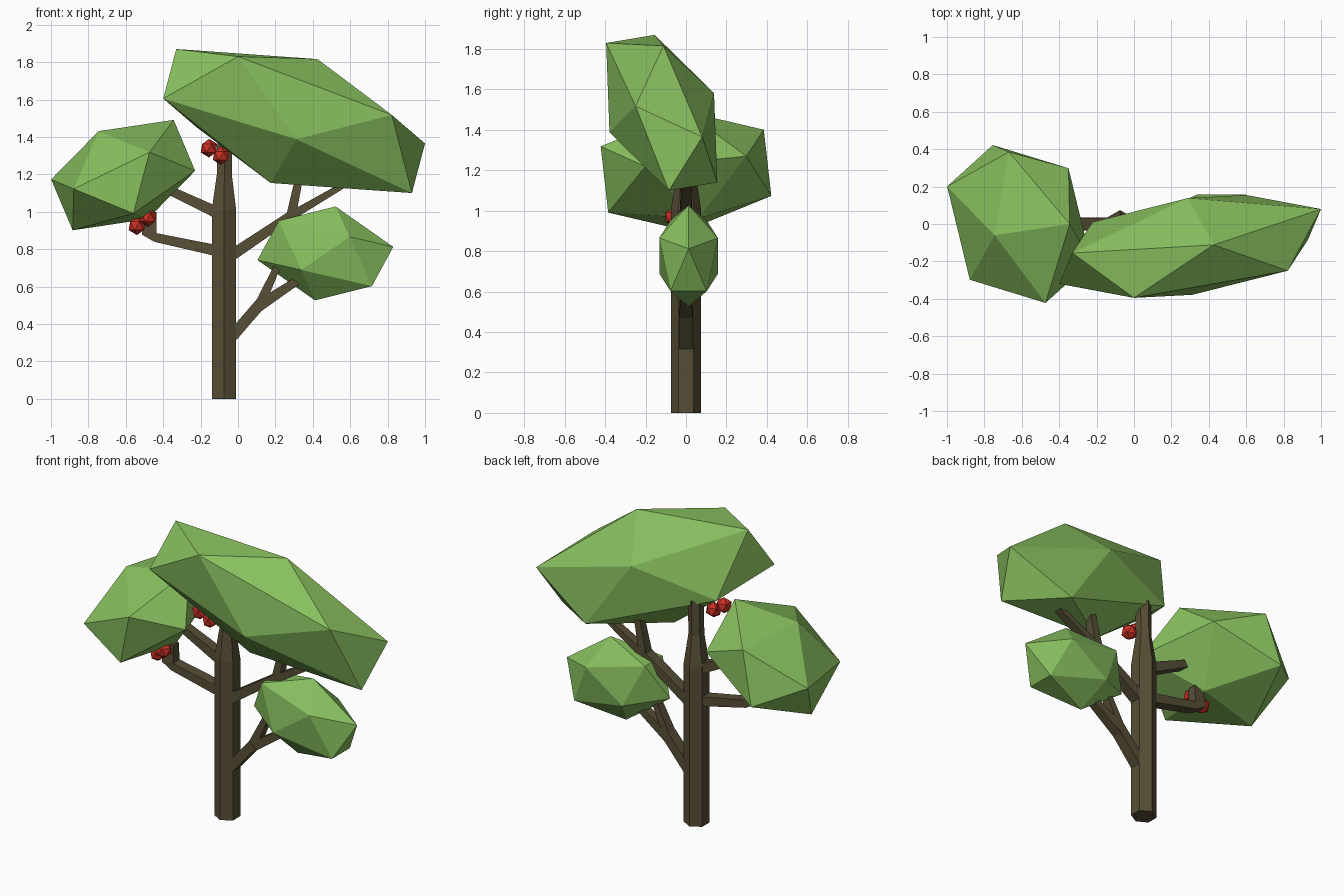
import bpy, bmesh
from mathutils import Matrix, Vector

cube = bpy.data.objects.get("Cube")
if cube:
    bpy.data.objects.remove(cube, do_unlink=True)


def material(name, rgb):
    mat = bpy.data.materials.new(name)
    mat.use_nodes = True
    mat.diffuse_color = (*rgb, 1)
    mat.node_tree.nodes["Principled BSDF"].inputs["Base Color"].default_value = (*rgb, 1)
    return mat


leaf = material("leaf green", (0.25, 0.53, 0.115))
bark = material("bark brown", (0.095, 0.076, 0.036))
fruit = material("berry red", (0.6, 0.03, 0.018))


def finish(name, bm, mat):
    bmesh.ops.recalc_face_normals(bm, faces=bm.faces)
    mesh = bpy.data.meshes.new(name)
    bm.to_mesh(mesh)
    bm.free()
    mesh.materials.append(mat)
    obj = bpy.data.objects.new(name, mesh)
    bpy.context.collection.objects.link(obj)
    return obj


def stretched_ball(name, center, corners, mat):
    """Icosahedron stretched so that one of its faces lands on three corners."""
    bm = bmesh.new()
    bmesh.ops.create_icosphere(bm, subdivisions=1, radius=1)
    bm.faces.ensure_lookup_table()
    source = Matrix([v.co for v in bm.faces[0].verts]).transposed()
    target = Matrix(corners).transposed()
    stretch = (target @ source.inverted()).to_4x4()
    bm.transform(Matrix.Translation(center) @ stretch)
    return finish(name, bm, mat)


HEXAGON = [(1, 0.5), (0, 1), (-1, 0.5), (-1, -0.5), (0, -1), (1, -0.5)]
SQUARE = [(1, 1), (-1, 1), (-1, -1), (1, -1)]


def limb(name, profile, path):
    """Loft a profile along stations of (x, z, half thickness, half depth)."""
    bm = bmesh.new()
    points = [Vector((x, 0, z)) for x, z, _, _ in path]
    rings = []
    for i, (_, _, thick, deep) in enumerate(path):
        along = points[min(i + 1, len(path) - 1)] - points[max(i - 1, 0)]
        across = Vector((along.z, 0, -along.x)).normalized()
        rings.append([bm.verts.new(points[i] + across * a * thick + Vector((0, b * deep, 0)))
                      for a, b in profile])
    for low, high in zip(rings, rings[1:]):
        for j in range(len(profile)):
            k = (j + 1) % len(profile)
            bm.faces.new((low[j], low[k], high[k], high[j]))
    bm.faces.new(rings[0])
    bm.faces.new(rings[-1])
    return finish(name, bm, bark)


# Trunk, narrowing into the main crown
limb("trunk", HEXAGON, [(-0.075, 0, 0.065, 0.074), (-0.075, 1.01, 0.065, 0.074),
                        (-0.073, 1.2, 0.04, 0.046), (-0.07, 1.42, 0.04, 0.046)])

# Branches on the -x side
limb("lower_side_branch", SQUARE, [(-0.08, 0.785, 0.03, 0.036), (-0.44, 0.862, 0.024, 0.034),
                                   (-0.475, 0.885, 0.04, 0.034), (-0.465, 1.0, 0.03, 0.026)])
limb("upper_side_branch", SQUARE, [(-0.08, 0.98, 0.032, 0.036), (-0.42, 1.14, 0.022, 0.028)])

# Forked branches on the +x side
limb("upper_fork_stem", SQUARE, [(-0.03, 0.77, 0.03, 0.036), (0.29, 0.985, 0.024, 0.032)])
limb("upper_fork_short", SQUARE, [(0.28, 0.96, 0.026, 0.031), (0.335, 1.22, 0.02, 0.024)])
limb("upper_fork_long", SQUARE, [(0.27, 0.97, 0.024, 0.031), (0.62, 1.175, 0.014, 0.022)])
limb("lower_fork_stem", SQUARE, [(-0.03, 0.335, 0.03, 0.036), (0.125, 0.515, 0.03, 0.034)])
limb("lower_fork_short", SQUARE, [(0.11, 0.49, 0.028, 0.033), (0.225, 0.74, 0.016, 0.024)])
limb("lower_fork_long", SQUARE, [(0.11, 0.495, 0.03, 0.033), (0.36, 0.66, 0.02, 0.024)])

# Leaf crowns
stretched_ball("main_crown", (0.3, -0.12, 1.485),
               [(-0.63, -0.035, 0.385), (-0.7, -0.2, 0.12), (-0.3, -0.275, 0.345)], leaf)
stretched_ball("side_crown", (-0.614, 0, 1.196),
               [(-0.131, -0.06, 0.235), (0.27, 0, 0.295), (-0.055, 0.385, 0.205)], leaf)
stretched_ball("small_crown", (0.467, 0.013, 0.777),
               [(0.055, 0, 0.251), (0.363, 0, 0.035), (0.129, 0.145, 0.088)], leaf)

# Berries
for i, spot in enumerate([(-0.155, -0.16, 1.34), (-0.09, -0.15, 1.3),
                          (-0.48, -0.06, 0.97), (-0.54, -0.035, 0.925)]):
    bm = bmesh.new()
    bmesh.ops.create_icosphere(bm, subdivisions=1, radius=0.05,
                               matrix=Matrix.Translation(spot))
    finish(f"berry_{i + 1}", bm, fruit)
